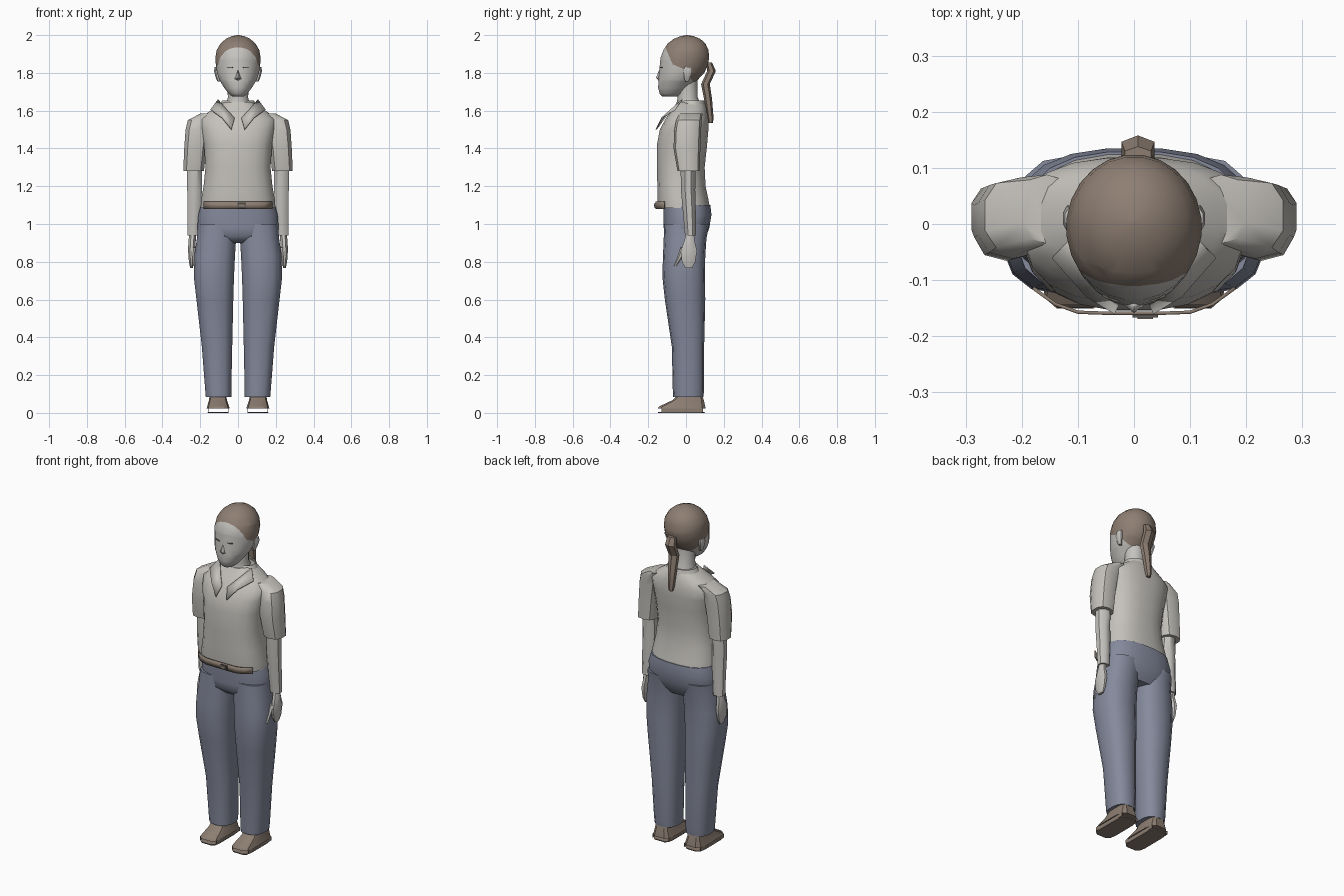
import bpy, bmesh, math
from mathutils import Vector


def material(name, rgb):
    m = bpy.data.materials.new(name)
    m.diffuse_color = (*rgb, 1)
    return m


SKIN = material("skin", (0.56, 0.545, 0.52))
SHIRT = material("shirt_cloth", (0.56, 0.54, 0.505))
DENIM = material("trouser_cloth", (0.235, 0.255, 0.335))
HAIR = material("brown_hair", (0.27, 0.21, 0.17))
LEATHER = material("brown_leather", (0.26, 0.205, 0.165))
DARK = material("dark_grey", (0.12, 0.11, 0.1))


def finish(name, bm, mats, angle=45):
    bmesh.ops.recalc_face_normals(bm, faces=bm.faces)
    me = bpy.data.meshes.new(name)
    bm.to_mesh(me)
    bm.free()
    ob = bpy.data.objects.new(name, me)
    bpy.context.collection.objects.link(ob)
    for m in mats:
        me.materials.append(m)
    bpy.ops.object.select_all(action='DESELECT')
    ob.select_set(True)
    bpy.context.view_layer.objects.active = ob
    bpy.ops.object.shade_smooth_by_angle(angle=math.radians(angle))
    return ob


def loft_mesh(rings, n=14, power=2.0, side=1, caps=True):
    """Stack of superellipse rings (z, x_min, x_max, y_front, y_back)."""
    bm = bmesh.new()
    loops = []
    for z, x0, x1, y0, y1 in rings:
        loop = []
        for i in range(n):
            a = math.tau * (i + 0.5) / n
            c, s = math.cos(a), math.sin(a)
            x = (x0 + x1) / 2 + (x1 - x0) / 2 * math.copysign(abs(c) ** (2 / power), c)
            y = (y0 + y1) / 2 + (y1 - y0) / 2 * math.copysign(abs(s) ** (2 / power), s)
            loop.append(bm.verts.new((side * x, y, z)))
        loops.append(loop)
    for a, b in zip(loops, loops[1:]):
        for i in range(n):
            j = (i + 1) % n
            bm.faces.new((a[i], a[j], b[j], b[i]))
    if caps:
        bm.faces.new(loops[0])
        bm.faces.new(loops[-1])
    return bm


def loft(name, rings, mat, angle=45, **kw):
    return finish(name, loft_mesh(rings, **kw), [mat], angle)


def centred(rows):
    return [(z, -w, w, y0, y1) for z, w, y0, y1 in rows]


def box(name, centre, size, mat, turn=0):
    bm = bmesh.new()
    bmesh.ops.create_cube(bm, size=1)
    bmesh.ops.scale(bm, vec=size, verts=bm.verts)
    ob = finish(name, bm, [mat], 30)
    ob.location = centre
    ob.rotation_euler.z = turn
    return ob


def sheet(name, points, faces, mat, thick=0.006):
    bm = bmesh.new()
    vs = [bm.verts.new(p) for p in points]
    for f in faces:
        bm.faces.new([vs[i] for i in f])
    ob = finish(name, bm, [mat], 30)
    mod = ob.modifiers.new("thickness", 'SOLIDIFY')
    mod.thickness = thick
    mod.offset = 0
    return ob


# Head, cut along the hairline so the hair is a clean colour region
bm = loft_mesh(centred([
    (1.675, .03, -.125, -.04), (1.69, .05, -.14, -.01), (1.72, .073, -.148, .02),
    (1.76, .098, -.147, .06), (1.80, .112, -.144, .098), (1.84, .118, -.14, .116),
    (1.88, .121, -.136, .124), (1.92, .114, -.121, .12), (1.955, .094, -.098, .104),
    (1.98, .065, -.066, .076), (1.994, .035, -.03, .043), (2.0, .006, 0, .01)]), n=24)
hairline = [(-.2, 1.955), (-.11, 1.935), (-.07, 1.845), (.0, 1.815), (.035, 1.755), (.2, 1.75)]
for (ya, za), (yb, zb) in zip(hairline, hairline[1:]):
    bmesh.ops.bisect_plane(bm, geom=bm.verts[:] + bm.edges[:] + bm.faces[:],
                           plane_co=(0, ya, za), plane_no=(0, za - zb, yb - ya))
for f in bm.faces:
    c = f.calc_center_median()
    for (ya, za), (yb, zb) in zip(hairline, hairline[1:]):
        if ya <= c.y < yb and c.z > za + (zb - za) * (c.y - ya) / (yb - ya):
            f.material_index = 1
finish("head_and_hair", bm, [SKIN, HAIR], 50)

# Nose, neck, ponytail
sheet("nose", [(0, -.139, 1.82), (-.018, -.143, 1.768), (.018, -.143, 1.768),
               (0, -.158, 1.775), (0, -.145, 1.76)],
      [(0, 1, 3), (0, 3, 2), (1, 4, 3), (4, 2, 3)], SKIN, 0.002)
loft("neck", centred([(1.56, .09, -.07, .09), (1.63, .066, -.05, .08),
                      (1.67, .055, -.045, .062), (1.76, .06, -.05, .06)]), SKIN)
loft("ponytail", [(1.535, -.006, .02, .118, .142), (1.56, -.012, .026, .112, .146),
                  (1.66, -.02, .034, .096, .138), (1.74, -.025, .039, .08, .126),
                  (1.81, -.027, .041, .112, .158), (1.855, -.02, .034, .106, .138)],
     HAIR, 30, n=6)

# Shirt body with sloping shoulders
loft("shirt_body", centred([
    (1.085, .2, -.148, .128), (1.13, .197, -.152, .12), (1.2, .184, -.153, .105),
    (1.3, .174, -.155, .1), (1.42, .182, -.155, .113), (1.5, .198, -.14, .12),
    (1.555, .205, -.11, .119), (1.595, .155, -.085, .112), (1.63, .1, -.058, .102),
    (1.645, .075, -.05, .092)]), SHIRT, n=20, power=2.5)
loft("back_collar", centred([(1.60, .115, -.055, .112), (1.655, .085, -.03, .098)]),
     SHIRT, n=16, caps=False)

# Trouser waist and seat
loft("trouser_seat", centred([
    (.90, .13, -.08, .085), (.935, .205, -.115, .108), (.98, .217, -.119, .125),
    (1.05, .212, -.12, .136), (1.10, .198, -.122, .13)]), DENIM, n=20, power=2.5)

# Belt following the front of the waist, with buckle
arc = [(x / 100, -.159 + 4.5 * max(0, abs(x / 100) - .08) ** 2)
       for x in (-18, -14, -10, -5, 0, 5, 10, 14, 18)]
sheet("belt", [(x, y, z) for z in (1.08, 1.118) for x, y in arc],
      [(i, i + 1, i + 10, i + 9) for i in range(8)], LEATHER)
box("belt_buckle", (.02, -.163, 1.098), (.045, .008, .026), DARK)
box("buckle_centre", (.02, -.166, 1.098), (.028, .006, .012), LEATHER)

# Paired parts
for s, tag in ((1, "left"), (-1, "right")):
    loft(tag + "_trouser_leg", [
        (.085, .034, .172, -.068, .092), (.12, .034, .175, -.07, .096),
        (.35, .029, .193, -.075, .096), (.6, .023, .222, -.112, .102),
        (.72, .019, .236, -.125, .101), (.83, .014, .234, -.122, .102),
        (.92, .008, .22, -.118, .108), (1.0, .004, .213, -.116, .122)],
        DENIM, n=14, power=2.5, side=s)
    loft(tag + "_sleeve", [
        (1.28, .178, .292, -.045, .072), (1.4, .165, .287, -.066, .076),
        (1.5, .15, .28, -.062, .08), (1.55, .135, .268, -.052, .083),
        (1.585, .11, .2, -.035, .088)], SHIRT, 40, n=10, power=2.6, side=s)
    loft(tag + "_arm", [
        (.94, .198, .27, -.008, .055), (1.05, .19, .27, -.018, .055),
        (1.18, .187, .272, -.03, .052), (1.32, .188, .272, -.032, .055)],
        SKIN, n=8, side=s)
    loft(tag + "_hand", [
        (.768, .238, .254, -.005, .035), (.8, .233, .261, -.025, .052),
        (.86, .226, .266, -.03, .062), (.91, .222, .264, -.012, .048),
        (.96, .22, .258, .003, .043)], SKIN, n=8, side=s)
    loft(tag + "_thumb", [
        (.778, .224, .236, -.064, -.05), (.82, .222, .242, -.046, -.022),
        (.875, .222, .25, -.028, .005)], SKIN, n=6, side=s)
    # Shoe upper above an open-ended sole
    loft(tag + "_shoe_upper", [
        (.024, .043, .167, -.152, .106), (.034, .046, .164, -.145, .104),
        (.066, .057, .155, -.075, .096), (.1, .064, .15, -.04, .085)],
        LEATHER, 30, n=12, power=4, side=s)
    loft(tag + "_shoe_sole", [(0, .05, .16, -.15, .1), (.006, .048, .162, -.152, .102)],
         LEATHER, 30, n=12, power=5, side=s)
    for x in (.052, .158):
        box(tag + "_sole_wall", (s * x, -.02, .015), (.004, .22, .022), LEATHER)
    # Ear, eye and brow
    loft(tag + "_ear", [(1.755, .09, .11, -.005, .015), (1.775, .095, .119, -.012, .024),
                        (1.81, .1, .128, -.015, .035), (1.832, .1, .124, -.008, .03)],
         SKIN, n=8, side=s)
    box(tag + "_eye", (s * .042, -.132, 1.829), (.03, .006, .006), DARK, s * .36)
    # Folded collar flap
    sheet(tag + "_collar_flap",
          [(s * .105, -.02, 1.658), (s * .055, -.085, 1.60), (s * .018, -.125, 1.56),
           (s * .035, -.158, 1.5), (s * .085, -.128, 1.562), (s * .145, -.06, 1.605)],
          [(0, 1, 4, 5), (1, 2, 3, 4)], SHIRT)
